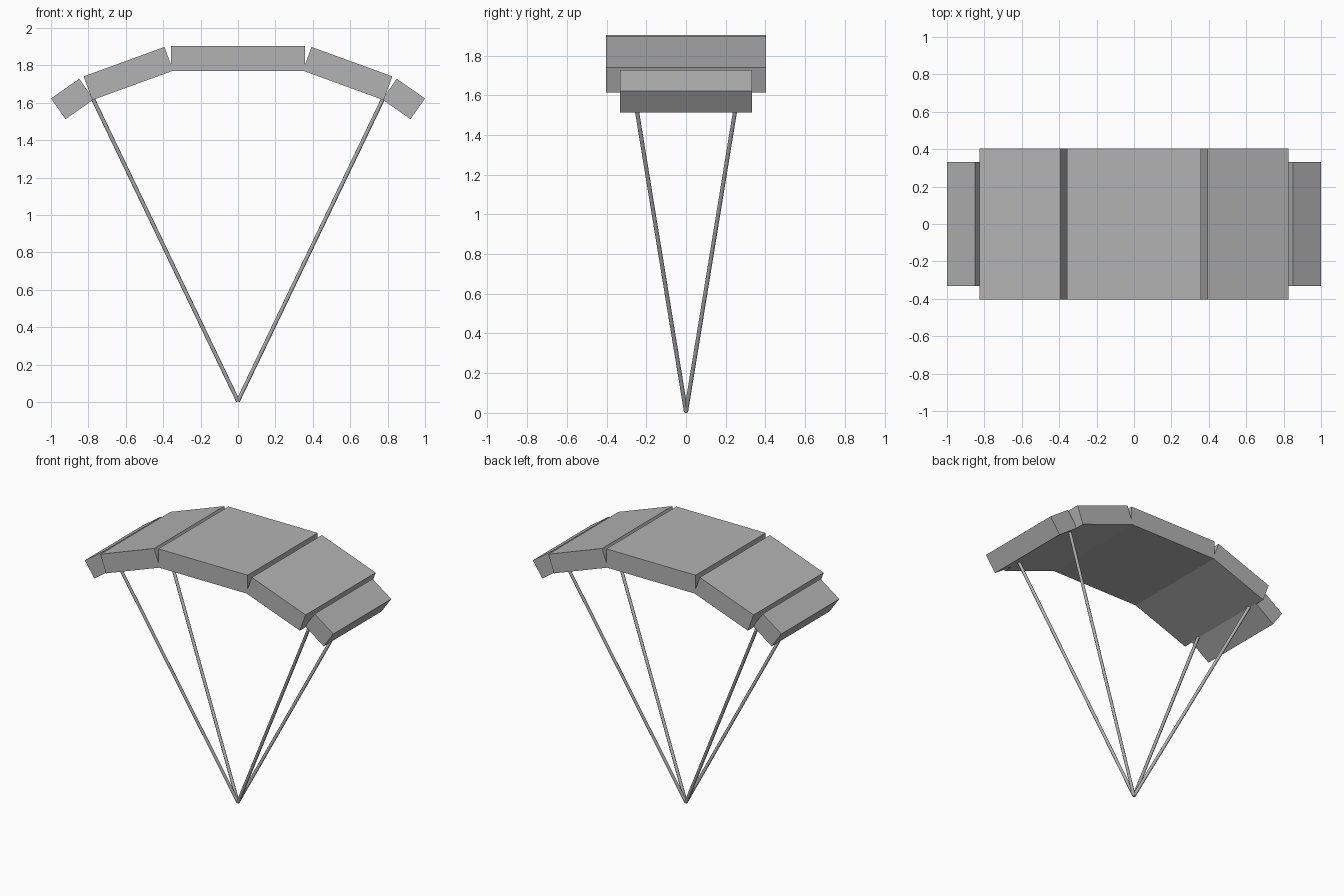
import bpy
from math import radians
from mathutils import Vector

if "Cube" in bpy.data.objects:
    bpy.data.objects.remove(bpy.data.objects["Cube"])

THICK = 0.135

# Dark grey canopy cloth
cloth = bpy.data.materials.new("dark_grey")
cloth.diffuse_color = (0.45, 0.45, 0.45, 1)
cloth.use_nodes = True
cloth.node_tree.nodes["Principled BSDF"].inputs["Base Color"].default_value = cloth.diffuse_color


def panel(name, x, z, length, depth, tilt):
    """One flat canopy cell, tilted about y."""
    bpy.ops.mesh.primitive_cube_add(size=1, location=(x, 0, z), rotation=(0, radians(tilt), 0))
    ob = bpy.context.object
    ob.name = name
    ob.scale = (length, depth, THICK)
    ob.data.materials.append(cloth)


def line(name, start, end, radius=0.011):
    """Thin round suspension line between two points."""
    a, b = Vector(start), Vector(end)
    bpy.ops.mesh.primitive_cylinder_add(vertices=8, radius=radius, depth=(b - a).length,
                                        location=(a + b) / 2)
    ob = bpy.context.object
    ob.name = name
    ob.rotation_euler = (b - a).to_track_quat('Z', 'Y').to_euler()
    ob.data.materials.append(cloth)
    bpy.ops.object.shade_smooth_by_angle(angle=radians(50))


# Canopy: middle cell, then mirrored side and tip cells
panel("canopy_middle", 0, 1.837, 0.717, 0.805, 0)
for side, s in (("right", 1), ("left", -1)):
    panel("canopy_side_" + side, s * 0.586, 1.756, 0.46, 0.805, s * 20)
    panel("canopy_tip_" + side, s * 0.8855, 1.620, 0.184, 0.665, s * 35)

    # Suspension lines meeting at the bottom point
    for end, t in (("front", -1), ("back", 1)):
        line(f"line_{end}_{side}", (0, 0, 0.005), (s * 0.78, t * 0.265, 1.63))
